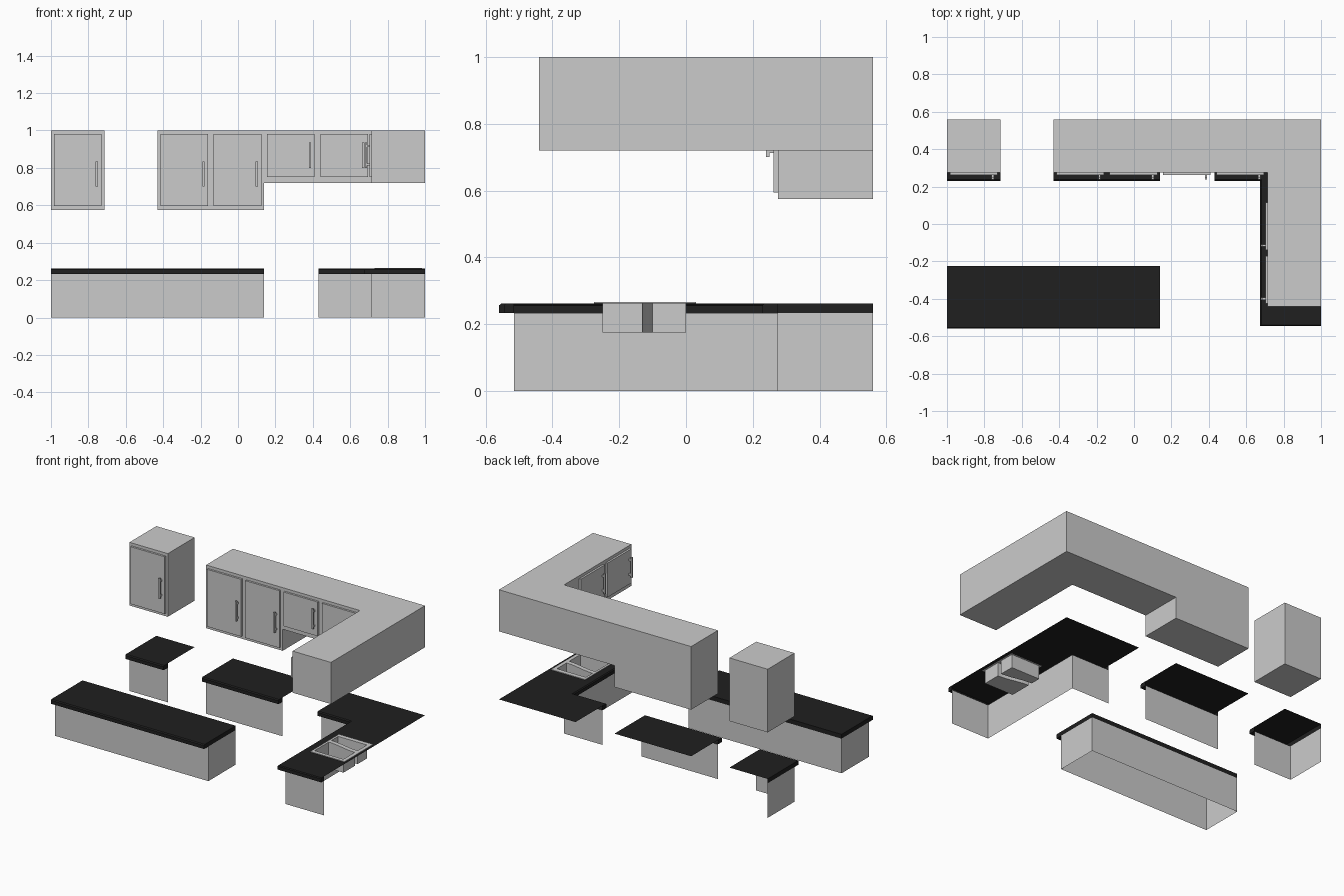
import bpy, bmesh, math
from mathutils import Matrix, Vector

if "Cube" in bpy.data.objects:
    bpy.data.objects.remove(bpy.data.objects["Cube"])

BLACK = bpy.data.materials.new("black_worktop")
BLACK.diffuse_color = (0.014, 0.014, 0.014, 1)
BLACK.use_nodes = True
BLACK.node_tree.nodes["Principled BSDF"].inputs["Base Color"].default_value = BLACK.diffuse_color


def finish(bm, name, mat=None):
    """Tidy the normals and link the mesh."""
    bmesh.ops.remove_doubles(bm, verts=bm.verts, dist=1e-5)
    bmesh.ops.dissolve_degenerate(bm, edges=bm.edges, dist=1e-5)
    bmesh.ops.recalc_face_normals(bm, faces=bm.faces)
    me = bpy.data.meshes.new(name)
    bm.to_mesh(me)
    bm.free()
    ob = bpy.data.objects.new(name, me)
    if mat:
        me.materials.append(mat)
    bpy.context.collection.objects.link(ob)
    return ob


def ring(bm, pts, z):
    return [bm.verts.new((x, y, z)) for x, y in pts]


def bridge(bm, a, b, closed=False):
    n = len(a)
    for i in range(n if closed else n - 1):
        j = (i + 1) % n
        bm.faces.new((a[i], a[j], b[j], b[i]))


def fill(bm, loops):
    """Fill an outline, leaving any further loops as holes."""
    edges = []
    for loop in loops:
        for i, v in enumerate(loop):
            w = loop[(i + 1) % len(loop)]
            edges.append(bm.edges.get((v, w)) or bm.edges.new((v, w)))
    bmesh.ops.triangle_fill(bm, edges=edges, use_beauty=True,
                            use_dissolve=False, normal=(0, 0, 1))


def rect(x0, x1, y0, y1):
    return [(x0, y0), (x1, y0), (x1, y1), (x0, y1)]


def add_box(bm, x0, x1, y0, y1, z0, z1):
    m = Matrix.Translation(((x0 + x1) / 2, (y0 + y1) / 2, (z0 + z1) / 2))
    m = m @ Matrix.Diagonal((x1 - x0, y1 - y0, z1 - z0, 1))
    bmesh.ops.create_cube(bm, size=1, matrix=m)


def base_unit(name, inner, outer, back=(), hole=None, closed=False, caps=()):
    """Open base panels along a path, with an overhanging worktop above."""
    bm = bmesh.new()
    bridge(bm, ring(bm, inner, 0), ring(bm, inner, 0.233), closed)
    finish(bm, name + "_base_panels")

    bm = bmesh.new()
    cham = [tuple(Vector(o).lerp(Vector(i), 0.15)) for o, i in zip(outer, inner)]
    rings = [ring(bm, inner, 0.233), ring(bm, outer, 0.233),
             ring(bm, outer, 0.256), ring(bm, cham, 0.262)]
    for a, b in zip(rings, rings[1:]):
        bridge(bm, a, b, closed)
    for c in caps:
        bm.faces.new([r[c] for r in rings] + ring(bm, [inner[c]], 0.262))
    loops = [rings[-1] + ring(bm, back, 0.262)]
    if hole:
        loops.append(ring(bm, hole, 0.262))
    fill(bm, loops)
    finish(bm, name + "_worktop", BLACK)


# Base units and worktops
base_unit("left", [(-1, .56), (-1, .275), (-.715, .275)],
          [(-1, .56), (-1, .23), (-.715, .23)], [(-.715, .56)], caps=(2,))
base_unit("middle", [(-.43, .275), (.14, .275)], [(-.43, .23), (.14, .23)],
          [(.14, .56), (-.43, .56)], caps=(0, 1))
base_unit("island", rect(-1, .14, -.515, -.225), rect(-1, .14, -.56, -.225),
          closed=True)
base_unit("corner", [(.43, .275), (.715, .275), (.715, -.515), (1, -.515)],
          [(.43, .23), (.675, .23), (.675, -.545), (1, -.545)],
          [(1, .56), (.43, .56)], hole=rect(.735, .975, -.26, .015), caps=(0, 3))

# Double sink: two bowls either side of a curved divider
X0, X1, STEPS = .745, .96, 10


def divider(offset):
    pts = []
    for i in range(STEPS + 1):
        t = i / STEPS
        y = offset + 0.03 * (0.5 - 0.5 * math.cos(math.pi * t))
        pts.append((X1 + (X0 - X1) * t, y))
    return pts


bowls = [[(X0, -.25), (X1, -.25)] + divider(-.13),
         [(X0, 0), (X1, 0)] + divider(-.10)]
bm = bmesh.new()
outer = rect(.73, .985, -.275, .03)
edge = ring(bm, outer, .266)
bridge(bm, ring(bm, outer, .262), edge, True)
tops = [ring(bm, b, .266) for b in bowls]
fill(bm, [edge] + tops)
for outline, top in zip(bowls, tops):
    floor = ring(bm, outline, .175)
    bridge(bm, top, floor, True)
    fill(bm, [floor])
finish(bm, "double_sink")

# Wall cabinets
for name, x0, x1 in (("left", -1, -.715), ("middle", -.43, .14)):
    bm = bmesh.new()
    add_box(bm, x0, x1, .275, .56, .575, 1)
    finish(bm, name + "_wall_cabinet")
bm = bmesh.new()
plan = [(.14, .275), (.715, .275), (.715, -.44), (1, -.44), (1, .56), (.14, .56)]
low, high = ring(bm, plan, .72), ring(bm, plan, 1)
bridge(bm, low, high, True)
bm.faces.new(low)
bm.faces.new(high)
finish(bm, "corner_wall_cabinet")


# Doors with bar handles, built facing -y from the cell's left edge
def door(name, loc, z0, h0, h1, turn=0):
    m = Matrix.Translation(loc) @ Matrix.Rotation(turn, 4, 'Z')
    bm = bmesh.new()
    add_box(bm, .015, .27, -.013, 0, z0, .98)
    finish(bm, name).matrix_world = m
    bm = bmesh.new()
    add_box(bm, .239, .251, -.036, -.025, h0, h1)
    for z in (h0 + .012, h1 - .024):
        add_box(bm, .239, .251, -.026, -.012, z, z + .012)
    finish(bm, name + "_handle").matrix_world = m


for i, x in enumerate((-1, -.43, -.145)):
    door(f"tall_door_{i + 1}", (x, .275, 0), .595, .70, .835)
for i, x in enumerate((.14, .425)):
    door(f"short_door_{i + 1}", (x, .275, 0), .75, .80, .935)
for i, y in enumerate((.13, -.155)):
    door(f"side_door_{i + 1}", (.715, y, 0), .75, .80, .935, -math.pi / 2)
